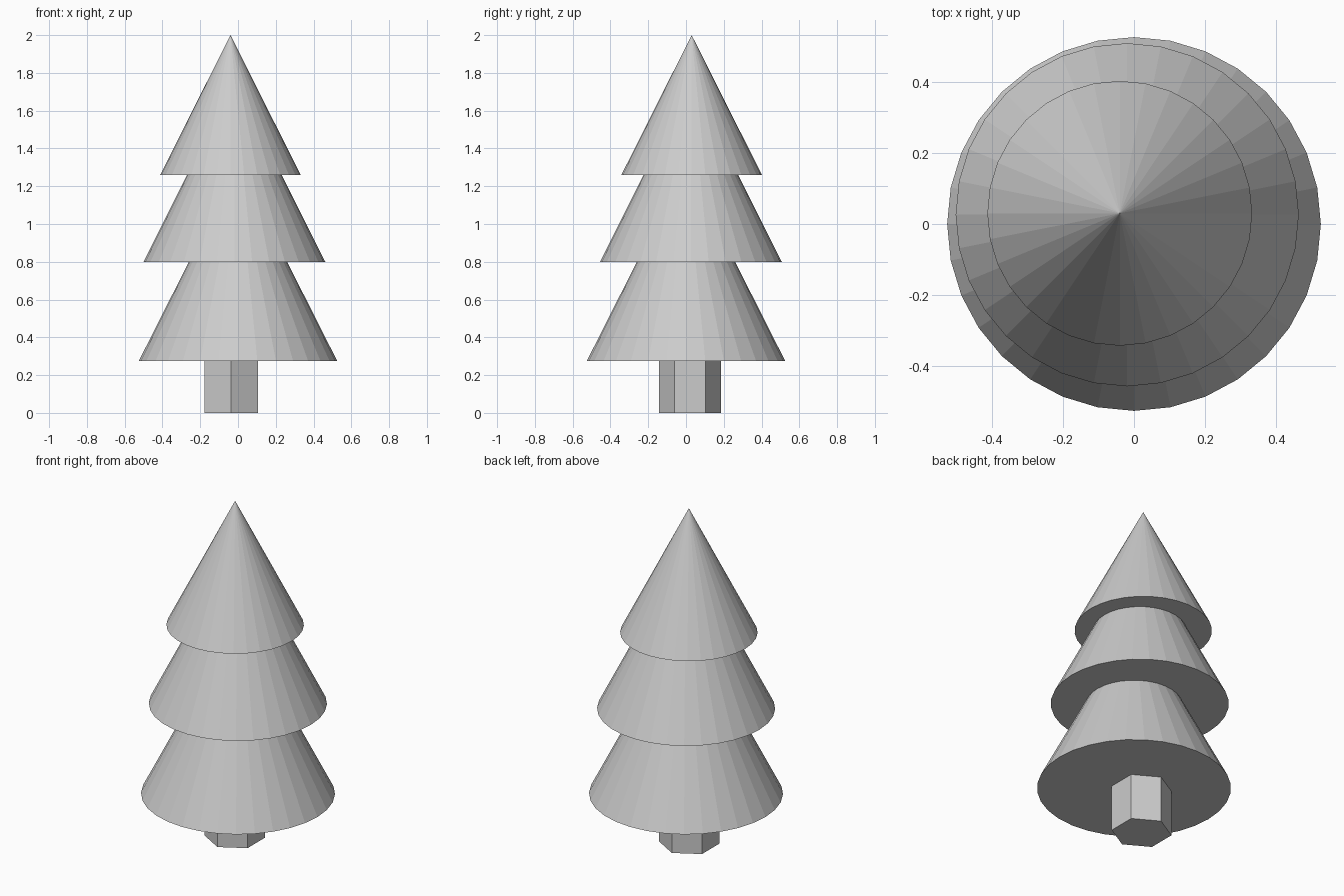
import bpy

if "Cube" in bpy.data.objects:
    bpy.data.objects.remove(bpy.data.objects["Cube"])


def tier(name, x, y, base, radius, height):
    """Flat-shaded closed cone standing on its base height."""
    bpy.ops.mesh.primitive_cone_add(vertices=32, radius1=radius, radius2=0, depth=height,
                                    location=(x, y, base + height / 2))
    bpy.context.object.name = name


# Foliage: three overlapping cones, each slightly offset
tier("lower_foliage", 0.0, 0.0, 0.275, 0.525, 1.04)
tier("middle_foliage", -0.019, 0.026, 0.798, 0.482, 0.96)
tier("top_foliage", -0.04, 0.03, 1.26, 0.372, 0.74)

# Hexagonal trunk, running a little way up into the foliage
TRUNK_HEIGHT = 0.4
bpy.ops.mesh.primitive_cylinder_add(vertices=6, radius=0.164, depth=TRUNK_HEIGHT,
                                    location=(-0.036, 0.021, TRUNK_HEIGHT / 2))
bpy.context.object.name = "trunk"
